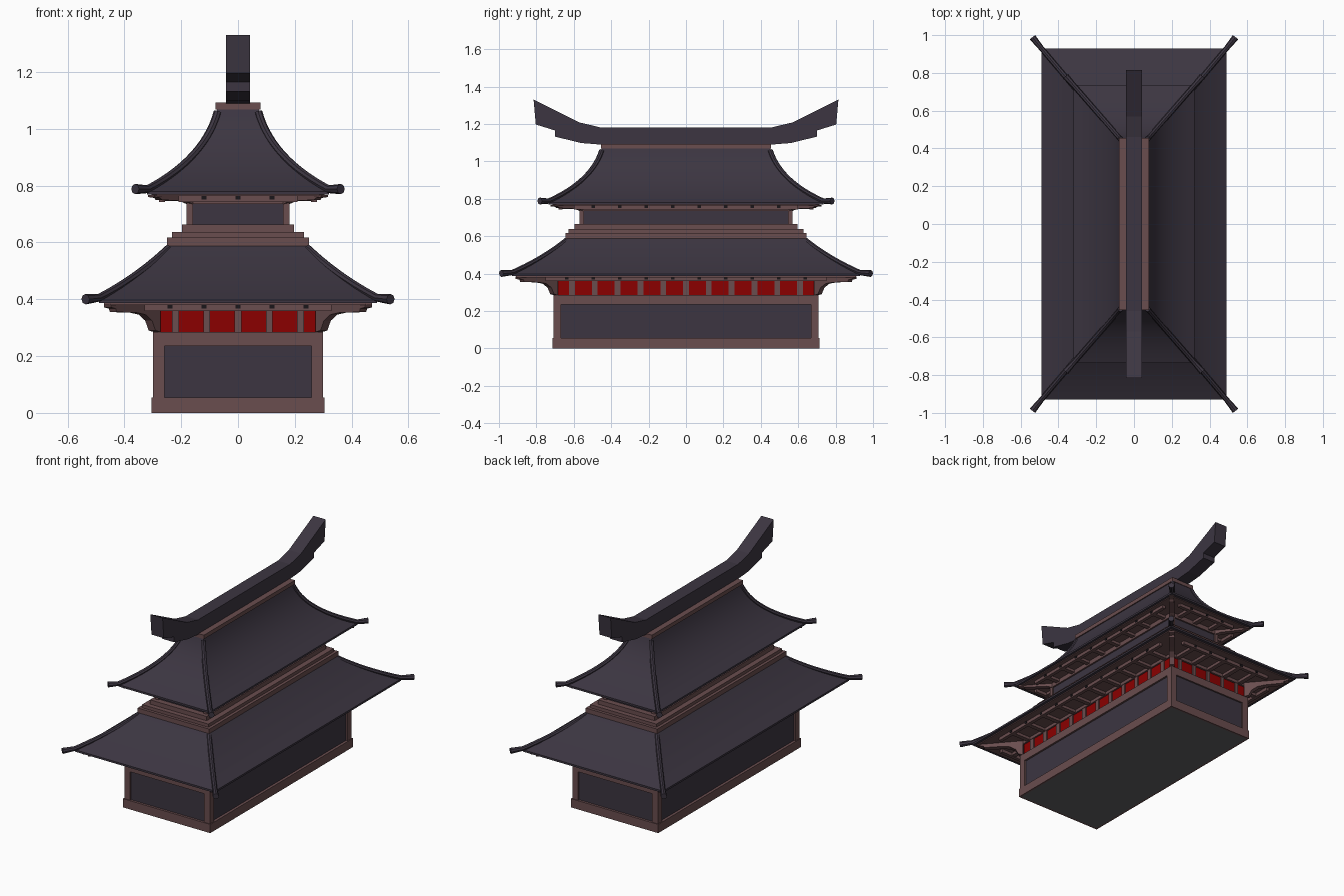
import bpy, bmesh
from mathutils import Vector

old = bpy.data.objects.get("Cube")
if old:
    bpy.data.objects.remove(old, do_unlink=True)


def material(name, r, g, b):
    m = bpy.data.materials.new(name)
    m.use_nodes = True
    m.diffuse_color = (r, g, b, 1)
    m.node_tree.nodes["Principled BSDF"].inputs["Base Color"].default_value = (r, g, b, 1)
    return m


WOOD = material("reddish brown wood", 0.142, 0.074, 0.077)
SLATE = material("dark slate", 0.045, 0.036, 0.053)
RED = material("deep red", 0.26, 0.0, 0.0)
STONE = material("dark grey stone", 0.12, 0.117, 0.123)
SHADE = material("near black rafter ends", 0.01, 0.008, 0.01)
SIGNS = [(1, 1), (1, -1), (-1, -1), (-1, 1)]


def finish(name, bm, *mats):
    bmesh.ops.recalc_face_normals(bm, faces=bm.faces[:])
    me = bpy.data.meshes.new(name)
    bm.to_mesh(me)
    bm.free()
    ob = bpy.data.objects.new(name, me)
    bpy.context.collection.objects.link(ob)
    for m in mats:
        me.materials.append(m)
    return ob


def smooth(ob):
    bpy.ops.object.select_all(action='DESELECT')
    ob.select_set(True)
    bpy.context.view_layer.objects.active = ob
    bpy.ops.object.shade_smooth_by_angle(angle=0.6)


def add_box(bm, center, half):
    vs = bmesh.ops.create_cube(bm, size=2)["verts"]
    for v in vs:
        v.co = Vector([c + k * h for c, k, h in zip(center, v.co, half)])
    return {f for v in vs for f in v.link_faces}


def slab(name, mat, hx, hy, z0, z1):
    """Box centred on the vertical axis."""
    bm = bmesh.new()
    add_box(bm, (0, 0, (z0 + z1) / 2), (hx, hy, (z1 - z0) / 2))
    return finish(name, bm, mat)


def corner_posts(name, hx, hy, size, z0, z1):
    bm = bmesh.new()
    for sx, sy in SIGNS:
        add_box(bm, (sx * (hx - size / 2), sy * (hy - size / 2), (z0 + z1) / 2),
                (size / 2, size / 2, (z1 - z0) / 2))
    finish(name, bm, WOOD)


def bend(ctrl, n=14):
    """Quadratic curve from (0,0) to (1,1), flat at the eave and steep on top."""
    for i in range(n + 1):
        s = i / n
        yield [2 * s * (1 - s) * c + s * s for c in ctrl]


def roof(name, eave, top, ctrl, tip, thick=0.012):
    """Curved hip roof with a round rail half sunk into each corner."""
    low, high = Vector(eave), Vector(top)
    rings = [Vector((low.x, low.y, low.z - thick))]
    for t, h in bend(ctrl):
        rings.append(Vector((low.x + (high.x - low.x) * t,
                             low.y + (high.y - low.y) * t,
                             low.z + (high.z - low.z) * h)))
    bm = bmesh.new()
    loops = [[bm.verts.new((sx * r.x, sy * r.y, r.z)) for sx, sy in SIGNS] for r in rings]
    for a, b in zip(loops, loops[1:]):
        for i in range(4):
            j = (i + 1) % 4
            bm.faces.new((a[i], a[j], b[j], b[i]))
    bm.faces.new(loops[0])
    bm.faces.new(loops[-1])
    smooth(finish(name, bm, SLATE))

    cu = bpy.data.curves.new(name + "_hip_rails", 'CURVE')
    cu.dimensions = '3D'
    cu.bevel_depth = 0.014
    cu.bevel_resolution = 2
    cu.use_fill_caps = True
    last = len(rings) - 1
    path = [Vector(tip)] + [r + Vector((0, 0, 0.009 - 0.022 * i / last))
                            for i, r in enumerate(rings) if i]
    for sx, sy in SIGNS:
        sp = cu.splines.new('POLY')
        sp.points.add(len(path) - 1)
        for i, (p, q) in enumerate(zip(sp.points, path)):
            p.co = (sx * q.x, sy * q.y, q.z, 1)
            p.radius = 1.3 if i == 0 else 1
    cu.materials.append(SLATE)
    ob = bpy.data.objects.new(name + "_hip_rails", cu)
    bpy.context.collection.objects.link(ob)
    bpy.ops.object.select_all(action='DESELECT')
    ob.select_set(True)
    bpy.context.view_layer.objects.active = ob
    bpy.ops.object.convert(target='MESH')
    smooth(bpy.context.view_layer.objects.active)


def eave_frame(name, wall, purlin, length, z, xs, ys):
    """Purlins under an eave, rafters behind them and dark rafter ends in front."""
    frame, ends = bmesh.new(), bmesh.new()
    w = 0.011
    for s in (1, -1):
        add_box(frame, (0, s * purlin[1], z), (length[0], w, w))
        add_box(frame, (s * purlin[0], 0, z), (w, length[1], w))
        for axis, spots in ((1, xs), (0, ys)):
            for p in spots:
                c, h = [p, p, z + 0.001], [0.014, 0.014, 0.009]
                c[axis] = s * (wall[axis] + purlin[axis]) / 2
                h[axis] = (purlin[axis] - wall[axis]) / 2
                add_box(frame, c, h)
                c, h = [p, p, z + 0.004], [0.009, 0.009, 0.007]
                c[axis] = s * (purlin[axis] + w)
                h[axis] = 0.003
                add_box(ends, c, h)
    finish(name, frame, WOOD)
    finish(name + "_rafter_ends", ends, SHADE)


def brackets(name, start, end, profile, half):
    """Shaped brackets running out diagonally from the wall corners."""
    bm = bmesh.new()
    for sx, sy in SIGNS:
        a = Vector((sx * start[0], sy * start[1], 0))
        d = Vector((sx * end[0], sy * end[1], 0)) - a
        side = Vector((-d.y, d.x, 0)).normalized() * half
        vs = [bm.verts.new(a + d * t + Vector((0, 0, z)) - side) for t, z in profile]
        f = bm.faces.new(vs)
        ext = bmesh.ops.extrude_face_region(bm, geom=[f])["geom"]
        bmesh.ops.translate(bm, vec=side * 2, verts=[v for v in ext if isinstance(v, bmesh.types.BMVert)])
    finish(name, bm, WOOD)


# Ground storey; the plinth has a stone face inset underneath
bm = bmesh.new()
faces = add_box(bm, (0, 0, 0.0275), (0.305, 0.713, 0.0275))
bottom = min(faces, key=lambda f: f.calc_center_median().z)
bmesh.ops.inset_region(bm, faces=[bottom], thickness=0.016)
bottom.material_index = 1
finish("plinth", bm, WOOD, STONE)
slab("lower_wall_panels", SLATE, 0.288, 0.698, 0.05, 0.24)
corner_posts("lower_corner_posts", 0.30, 0.708, 0.041, 0.05, 0.24)
slab("lower_wall_beam", WOOD, 0.30, 0.708, 0.235, 0.285)

# Red window band with its mullions
slab("red_windows", RED, 0.284, 0.69, 0.28, 0.365)
bm = bmesh.new()
for i in range(-2, 3):
    add_box(bm, (i * 0.11, 0, 0.325), (0.0118, 0.699, 0.042))
for i in range(-5, 6):
    add_box(bm, (0, i * 0.122, 0.325), (0.291, 0.0155, 0.042))
finish("window_mullions", bm, WOOD)
slab("window_head_beam", WOOD, 0.294, 0.702, 0.36, 0.38)

# Lower eaves and roof
rafters_y = [s * (0.07 + 0.142 * i) for i in range(5) for s in (1, -1)]
slab("lower_soffit", WOOD, 0.472, 0.91, 0.38, 0.39)
eave_frame("lower_eave_frame", (0.28, 0.69), (0.42, 0.85), (0.33, 0.75), 0.37,
           [i * 0.12 for i in range(-2, 3)], rafters_y)
brackets("lower_corner_brackets", (0.285, 0.695), (0.46, 0.9),
         [(0, 0.285), (0.1, 0.29), (0.17, 0.325), (0.3, 0.346), (0.48, 0.353),
          (0.88, 0.355), (0.9, 0.367), (1, 0.372), (1, 0.384), (0, 0.384)], 0.016)
roof("lower_roof", (0.49, 0.93, 0.398), (0.245, 0.64, 0.592), (0.56, 0.42), (0.537, 0.988, 0.4))

# Stepped mouldings between the storeys
slab("moulding_bottom", WOOD, 0.25, 0.645, 0.588, 0.617)
slab("moulding_middle", WOOD, 0.232, 0.627, 0.617, 0.637)
slab("moulding_top", WOOD, 0.198, 0.596, 0.637, 0.664)

# Upper storey
slab("upper_wall_panels", SLATE, 0.172, 0.56, 0.66, 0.74)
corner_posts("upper_corner_posts", 0.182, 0.57, 0.024, 0.66, 0.74)
slab("upper_wall_beam", WOOD, 0.182, 0.57, 0.735, 0.765)
slab("upper_soffit", WOOD, 0.305, 0.715, 0.763, 0.772)
eave_frame("upper_eave_frame", (0.17, 0.56), (0.268, 0.672), (0.21, 0.6), 0.754,
           [-0.12, 0, 0.12], rafters_y[:8])
brackets("upper_corner_brackets", (0.17, 0.56), (0.305, 0.715),
         [(0, 0.735), (0.15, 0.745), (0.8, 0.75), (0.85, 0.757), (1, 0.76), (1, 0.767), (0, 0.767)], 0.015)
roof("upper_roof", (0.32, 0.735, 0.78), (0.072, 0.45, 1.072), (0.82, 0.4), (0.362, 0.782, 0.788))
slab("ridge_base", WOOD, 0.08, 0.455, 1.068, 1.093)

# Upswept ridge beam
half = [(0.46, 1.182), (0.57, 1.208), (0.815, 1.33), (0.803, 1.197),
        (0.70, 1.165), (0.70, 1.132), (0.56, 1.098), (0.46, 1.09)]
outline = half + [(-y, z) for y, z in reversed(half)]
bm = bmesh.new()
f = bm.faces.new([bm.verts.new((-0.043, y, z)) for y, z in outline])
ext = bmesh.ops.extrude_face_region(bm, geom=[f])["geom"]
bmesh.ops.translate(bm, vec=(0.086, 0, 0), verts=[v for v in ext if isinstance(v, bmesh.types.BMVert)])
finish("ridge_beam", bm, SLATE)
